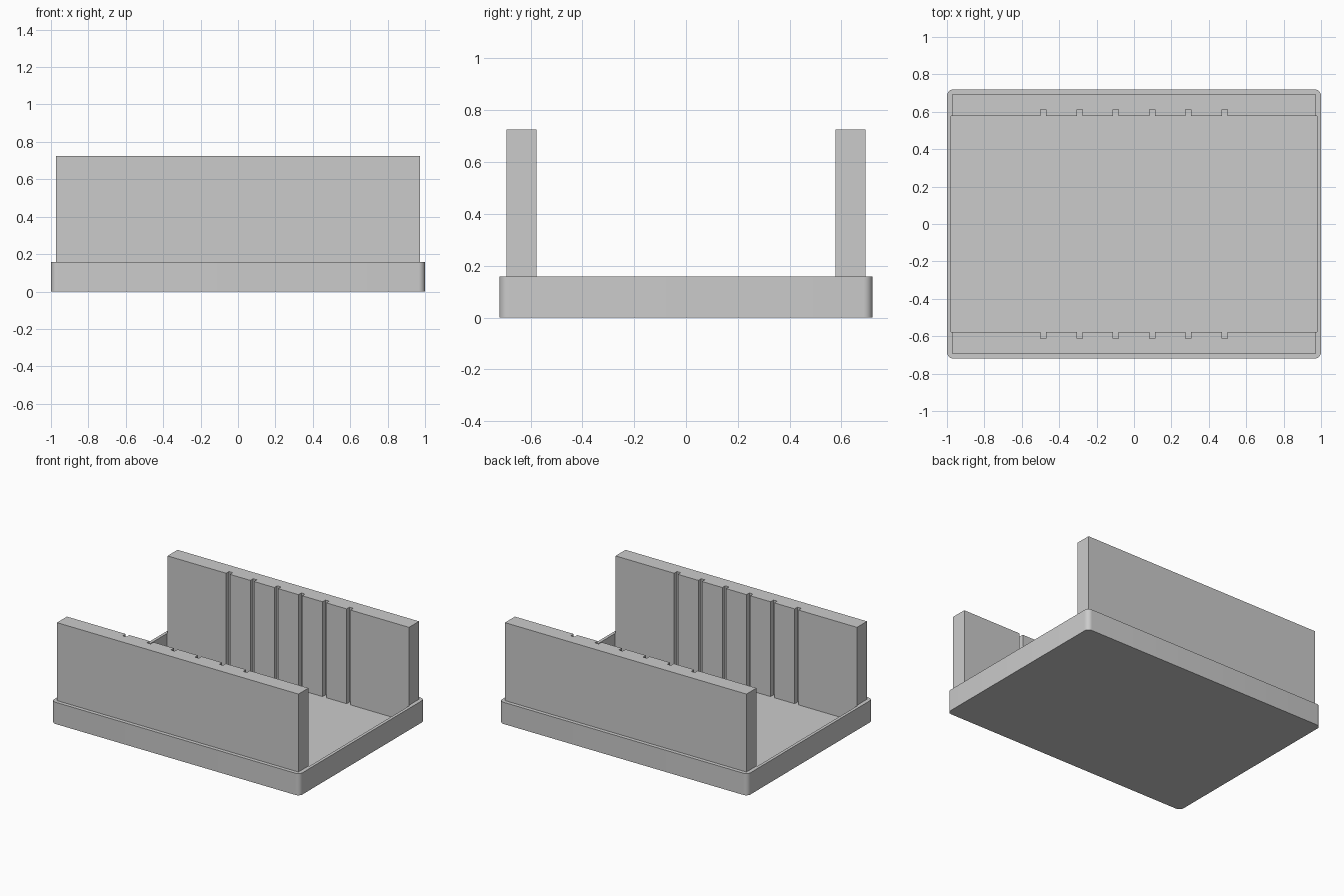
import bpy
from math import cos, sin, pi, radians

if "Cube" in bpy.data.objects:
    bpy.data.objects.remove(bpy.data.objects["Cube"], do_unlink=True)

BASE_X, BASE_Y, BASE_TOP, CORNER = 1.0, 0.72, 0.158, 0.035
FLOOR_Z, POCKET_X = 0.035, 0.978
WALL_X, WALL_IN, WALL_OUT, WALL_TOP = 0.972, 0.578, 0.693, 0.725
GROOVES, PITCH, HALF_GROOVE, GROOVE_DEPTH = 6, 0.194, 0.015, 0.033

grey = bpy.data.materials.new("plain grey")
grey.use_nodes = True
grey.diffuse_color = (0.6, 0.6, 0.6, 1)
grey.node_tree.nodes["Principled BSDF"].inputs["Base Color"].default_value = (0.6, 0.6, 0.6, 1)


def prism(name, outline, z0, z1):
    """Upright solid from a counter-clockwise outline."""
    n = len(outline)
    verts = [(x, y, z) for z in (z0, z1) for x, y in outline]
    faces = [tuple(reversed(range(n))), tuple(range(n, 2 * n))]
    faces += [(i, (i + 1) % n, n + (i + 1) % n, n + i) for i in range(n)]
    mesh = bpy.data.meshes.new(name)
    mesh.from_pydata(verts, [], faces)
    mesh.materials.append(grey)
    obj = bpy.data.objects.new(name, mesh)
    bpy.context.collection.objects.link(obj)
    return obj


def make_active(obj):
    bpy.ops.object.select_all(action='DESELECT')
    obj.select_set(True)
    bpy.context.view_layer.objects.active = obj


def grooved_edge(half_length):
    """Inner line of the back wall with its saw grooves, from -x to +x."""
    pts = [(-half_length, WALL_IN)]
    for i in range(GROOVES):
        x = (i - (GROOVES - 1) / 2) * PITCH
        a, b, deep = x - HALF_GROOVE, x + HALF_GROOVE, WALL_IN + GROOVE_DEPTH
        pts += [(a, WALL_IN), (a, deep), (b, deep), (b, WALL_IN)]
    return pts + [(half_length, WALL_IN)]


def turned(outline):
    return [(-x, -y) for x, y in outline]


# Base with rounded corners
rounded = []
for k, (sx, sy) in enumerate(((1, 1), (-1, 1), (-1, -1), (1, -1))):
    for s in range(9):
        a = (k + s / 8) * pi / 2
        rounded.append((sx * (BASE_X - CORNER) + CORNER * cos(a),
                        sy * (BASE_Y - CORNER) + CORNER * sin(a)))
base = prism("base", rounded, 0, BASE_TOP)

# Sunken floor between the walls, including the groove ends
edge = grooved_edge(POCKET_X)
pocket = prism("floor_cutter", edge[::-1] + turned(edge)[::-1], FLOOR_Z, WALL_TOP)
pocket.hide_render = True
cut = base.modifiers.new("sunken floor", 'BOOLEAN')
cut.operation = 'DIFFERENCE'
cut.solver = 'EXACT'
cut.object = pocket
make_active(base)
bpy.ops.object.modifier_apply(modifier=cut.name)
bpy.data.objects.remove(pocket, do_unlink=True)
bpy.ops.object.shade_smooth_by_angle(angle=radians(30))

# Two grooved side walls
wall = grooved_edge(WALL_X) + [(WALL_X, WALL_OUT), (-WALL_X, WALL_OUT)]
prism("back_wall", wall, BASE_TOP, WALL_TOP)
prism("front_wall", turned(wall), BASE_TOP, WALL_TOP)
